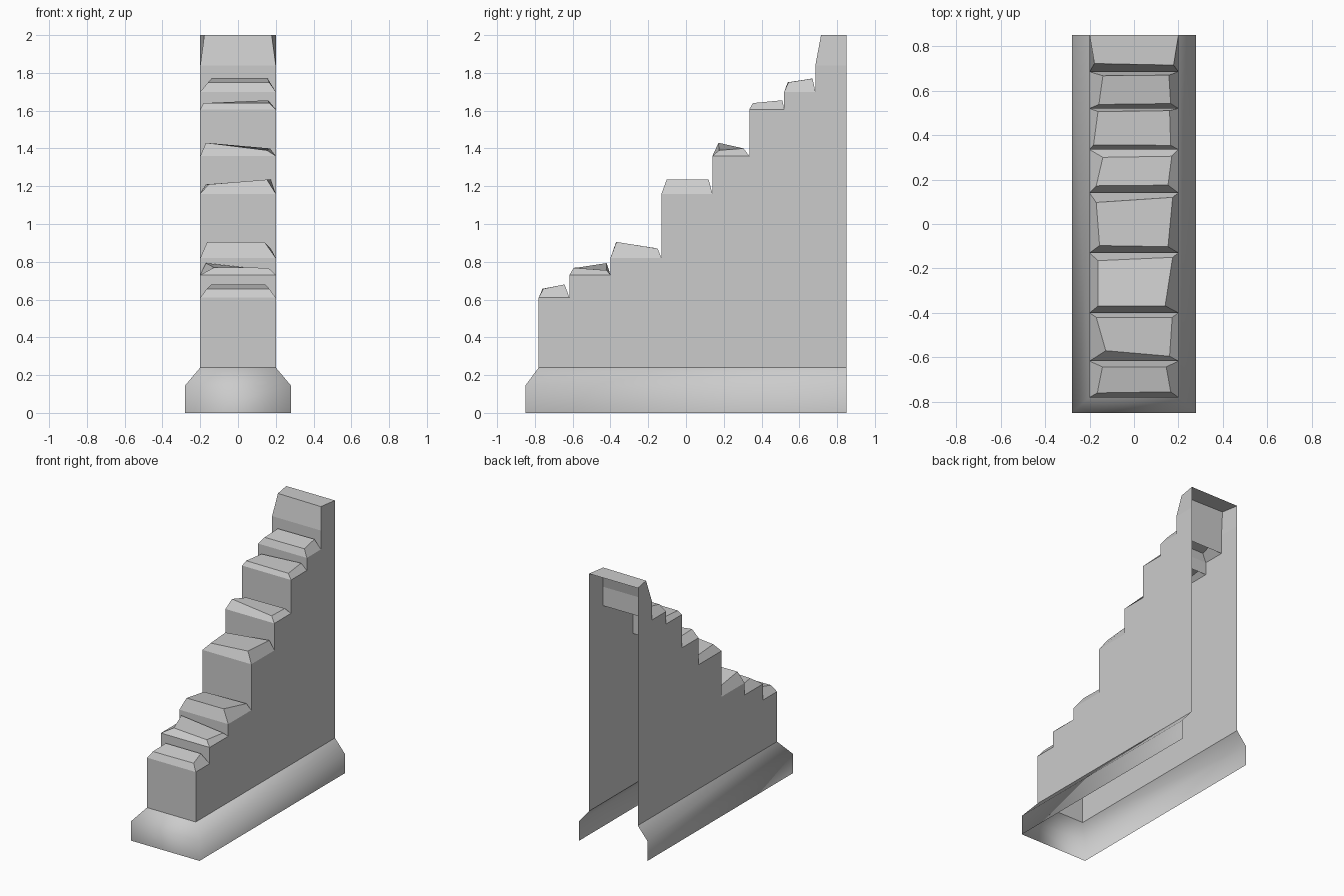
import bpy, bmesh

if "Cube" in bpy.data.objects:
    bpy.data.objects.remove(bpy.data.objects["Cube"])

W = 0.20     # wall half width
YB = 0.85    # open back end


def make(name, faces, smooth=False):
    bm = bmesh.new()
    for f in faces:
        bm.faces.new([bm.verts.new(p) for p in f])
    bmesh.ops.remove_doubles(bm, verts=bm.verts, dist=0.0005)
    for f in bm.faces:
        f.smooth = smooth
    me = bpy.data.meshes.new(name)
    bm.to_mesh(me)
    bm.free()
    ob = bpy.data.objects.new(name, me)
    bpy.context.collection.objects.link(ob)
    return ob


# Plinth: three-sided open skirt with a sloped top band
def ring(hw, yf, z):
    return [(-hw, YB, z), (-hw, yf, z), (hw, yf, z), (hw, YB, z)]


rings = [ring(0.28, -0.85, 0), ring(0.28, -0.85, 0.145), ring(W, -0.78, 0.24)]
make("plinth", [(a[i], a[i + 1], b[i + 1], b[i])
                for a, b in zip(rings, rings[1:]) for i in range(3)], smooth=True)

# Wall steps: (front y, shoulder z)
steps = [(-0.78, 0.61), (-0.617, 0.73), (-0.40, 0.82), (-0.13, 1.16),
         (0.14, 1.36), (0.335, 1.607), (0.52, 1.70), (0.685, 1.84)]
ends = [s[0] for s in steps[1:]] + [YB]

# Worn stone tops: front left, front right, back right, back left corners
tops = [
    [(-.165, -.76, .657), (.165, -.755, .657), (.145, -.643, .68), (-.142, -.643, .68)],
    [(-.127, -.57, .77), (.16, -.595, .768), (.172, -.42, .755), (-.17, -.42, .793)],
    [(-.163, -.37, .905), (.14, -.368, .905), (.174, -.15, .87), (-.162, -.165, .873)],
    [(-.155, -.097, 1.21), (.153, -.102, 1.235), (.174, .12, 1.235), (-.17, .097, 1.21)],
    [(-.17, .172, 1.43), (.153, .175, 1.39), (.17, .305, 1.40), (-.14, .30, 1.40)],
    [(-.182, .356, 1.64), (.165, .354, 1.64), (.16, .51, 1.655), (-.162, .506, 1.638)],
    [(-.158, .538, 1.75), (.165, .542, 1.75), (.157, .67, 1.77), (-.14, .667, 1.77)],
    [(-.178, .722, 2.0), (.178, .715, 2.0), (W, YB, 2.0), (-W, YB, 2.0)],
]

wall, caps = [], []
prev = 0.24
for k, ((y0, z), y1, top) in enumerate(zip(steps, ends, tops)):
    # riser and both side strips
    wall.append([(-W, y0, prev), (W, y0, prev), (W, y0, z), (-W, y0, z)])
    wall.append([(W, y0, 0.24), (W, y1, 0.24), (W, y1, z), (W, y0, z)])
    wall.append([(-W, y1, 0.24), (-W, y0, 0.24), (-W, y0, z), (-W, y1, z)])
    prev = z
    # bevelled cap; the last one stays open at the back
    base = [(-W, y0, z), (W, y0, z), (W, y1, z), (-W, y1, z)]
    caps.append(top)
    for i in range(4):
        if k == len(steps) - 1 and i == 2:
            continue
        j = (i + 1) % 4
        caps.append([base[i], base[j], top[j], top[i]])

make("stepped_wall", wall)
make("worn_step_tops", caps)
